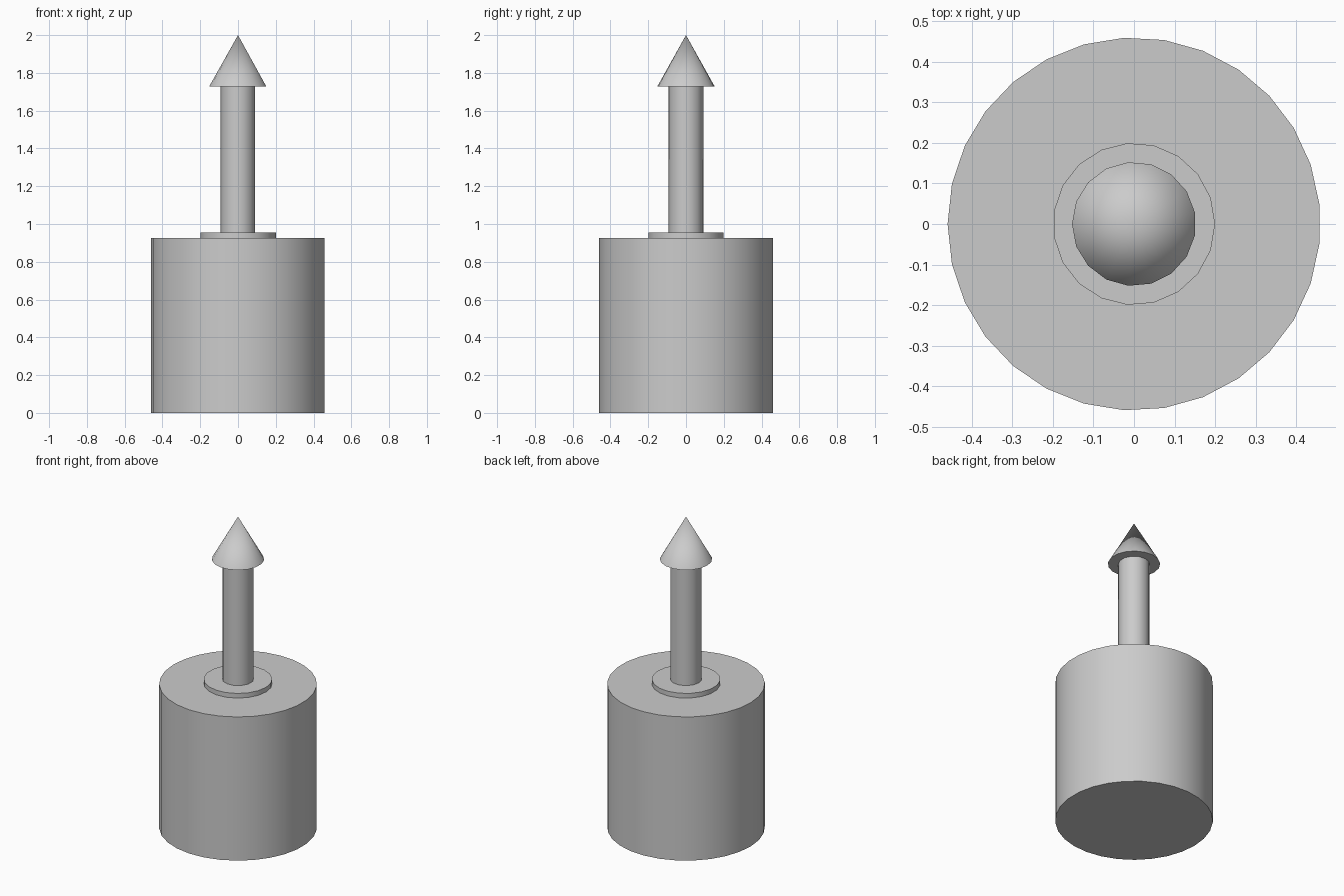
import bpy
import bmesh
import math
from mathutils import Matrix

cube = bpy.data.objects.get("Cube")
if cube:
    bpy.data.objects.remove(cube)

# Single plain grey
grey = bpy.data.materials.new("plain grey")
grey.use_nodes = True
colour = (0.6, 0.6, 0.6, 1)
grey.diffuse_color = colour
grey.node_tree.nodes["Principled BSDF"].inputs["Base Color"].default_value = colour


def turned_part(name, sides, r_bottom, r_top, z_low, z_high, turn=math.pi):
    """Upright cylinder or cone with its first corner at angle `turn`."""
    bm = bmesh.new()
    bmesh.ops.create_cone(bm, cap_ends=True, segments=sides, radius1=r_bottom,
                          radius2=r_top, depth=z_high - z_low)
    bmesh.ops.remove_doubles(bm, verts=bm.verts, dist=1e-5)
    # Bring the first corner to the wanted direction
    corner = max(bm.verts, key=lambda v: v.co.xy.length)
    spin = turn - math.atan2(corner.co.y, corner.co.x)
    bmesh.ops.rotate(bm, verts=bm.verts, matrix=Matrix.Rotation(spin, 3, "Z"))
    bmesh.ops.translate(bm, verts=bm.verts, vec=(0, 0, (z_low + z_high) / 2))
    bmesh.ops.recalc_face_normals(bm, faces=bm.faces)
    mesh = bpy.data.meshes.new(name)
    bm.to_mesh(mesh)
    bm.free()
    mesh.materials.append(grey)
    obj = bpy.data.objects.new(name, mesh)
    bpy.context.collection.objects.link(obj)
    bpy.ops.object.select_all(action="DESELECT")
    obj.select_set(True)
    bpy.context.view_layer.objects.active = obj
    bpy.ops.object.shade_smooth_by_angle(angle=math.radians(35))
    return obj


# Body, collar, stem and pointed tip, stacked from the ground up
turned_part("body", 29, 0.46, 0.46, 0, 0.925)
turned_part("collar", 19, 0.2, 0.2, 0.925, 0.955, turn=0)
turned_part("stem", 13, 0.092, 0.092, 0.955, 1.727)
turned_part("pointed_tip", 17, 0.153, 0, 1.727, 2)
